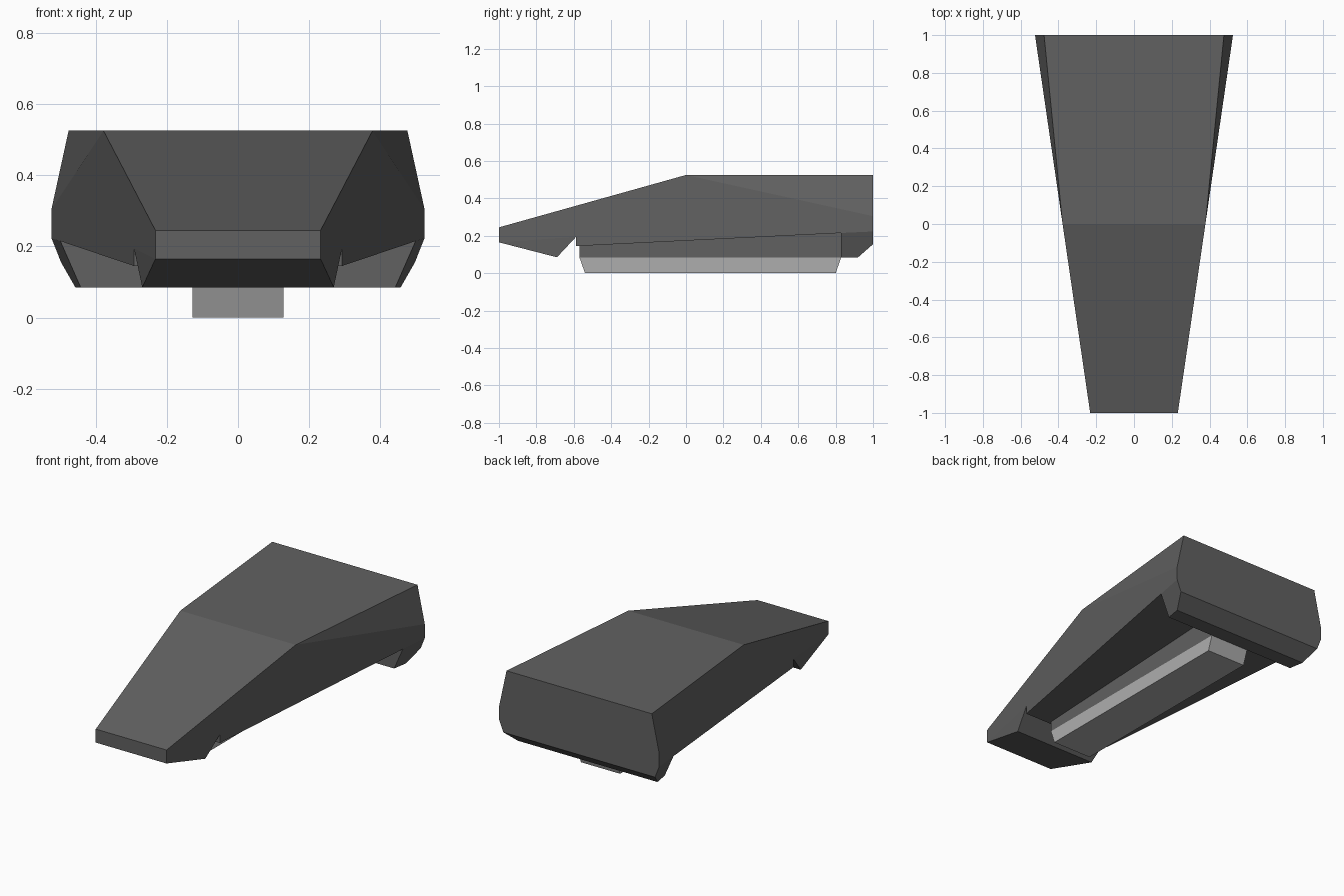
import bpy, bmesh

if "Cube" in bpy.data.objects:
    bpy.data.objects.remove(bpy.data.objects["Cube"])


def material(name, value):
    m = bpy.data.materials.new(name)
    m.diffuse_color = (value, value, value, 1)
    m.use_nodes = True
    m.node_tree.nodes["Principled BSDF"].inputs["Base Color"].default_value = m.diffuse_color
    return m


def mirrored_solid(name, points, side_faces, mat):
    """Closed half outline (x, y, z), bridged to its mirror image across x = 0."""
    bm = bmesh.new()
    right = [bm.verts.new(p) for p in points]
    left = [bm.verts.new((-x, y, z)) for x, y, z in points]
    n = len(points)
    for i in range(n):
        j = (i + 1) % n
        bm.faces.new((right[i], right[j], left[j], left[i]))
    for face in side_faces:
        bm.faces.new([right[i] for i in face])
        bm.faces.new([left[i] for i in reversed(face)])
    bmesh.ops.recalc_face_normals(bm, faces=bm.faces)
    mesh = bpy.data.meshes.new(name)
    bm.to_mesh(mesh)
    bm.free()
    mesh.materials.append(mat)
    obj = bpy.data.objects.new(name, mesh)
    bpy.context.collection.objects.link(obj)
    return obj


def side_x(y):
    """Half-width of the tapering vertical flank."""
    return 0.378 + 0.146 * y


def flank(y, z):
    return (side_x(y), y, z)


dark = material("dark_grey", 0.12)
light = material("light_grey", 0.42)

# Wedge body with nose lip, notch, recessed underside and heel block
body = [
    flank(-1, 0.245),       # 0 nose top
    flank(-1, 0.165),       # 1 nose bottom
    (0.269, -0.69, 0.085),  # 2 lip
    flank(-0.587, 0.195),   # 3 notch top
    flank(-0.587, 0.145),   # 4 underside front
    flank(0.83, 0.215),     # 5 underside back
    (0.442, 0.83, 0.085),   # 6 heel front
    (0.457, 0.92, 0.085),   # 7 heel back
    (0.497, 1, 0.155),      # 8 heel chamfer
    flank(1, 0.223),        # 9 rear lower edge
    flank(1, 0.305),        # 10 rear bevel start
    (0.476, 1, 0.525),      # 11 rear top
    flank(0, 0.525),        # 12 top ridge
]
mirrored_solid("body", body, [
    (0, 1, 3, 4, 5, 9, 10, 12),  # flank
    (1, 2, 3),                   # lip side
    (5, 6, 7, 8, 9),             # heel side
    (10, 11, 12),                # shoulder bevel
], dark)

# The rear outline is not flat in x, so the heel and rear wall are bridged above


def keel(name, profile, mat):
    pts = [(0.128, y, z) for y, z in profile]
    return mirrored_solid(name, pts, [tuple(range(len(pts)))], mat)


# Spine under the body and the light rail it carries
keel("spine", [(-0.57, 0.085), (0.835, 0.085), (0.835, 0.24), (-0.57, 0.24)], dark)
keel("rail", [(-0.57, 0.085), (-0.54, 0), (0.80, 0), (0.83, 0.085)], light)
